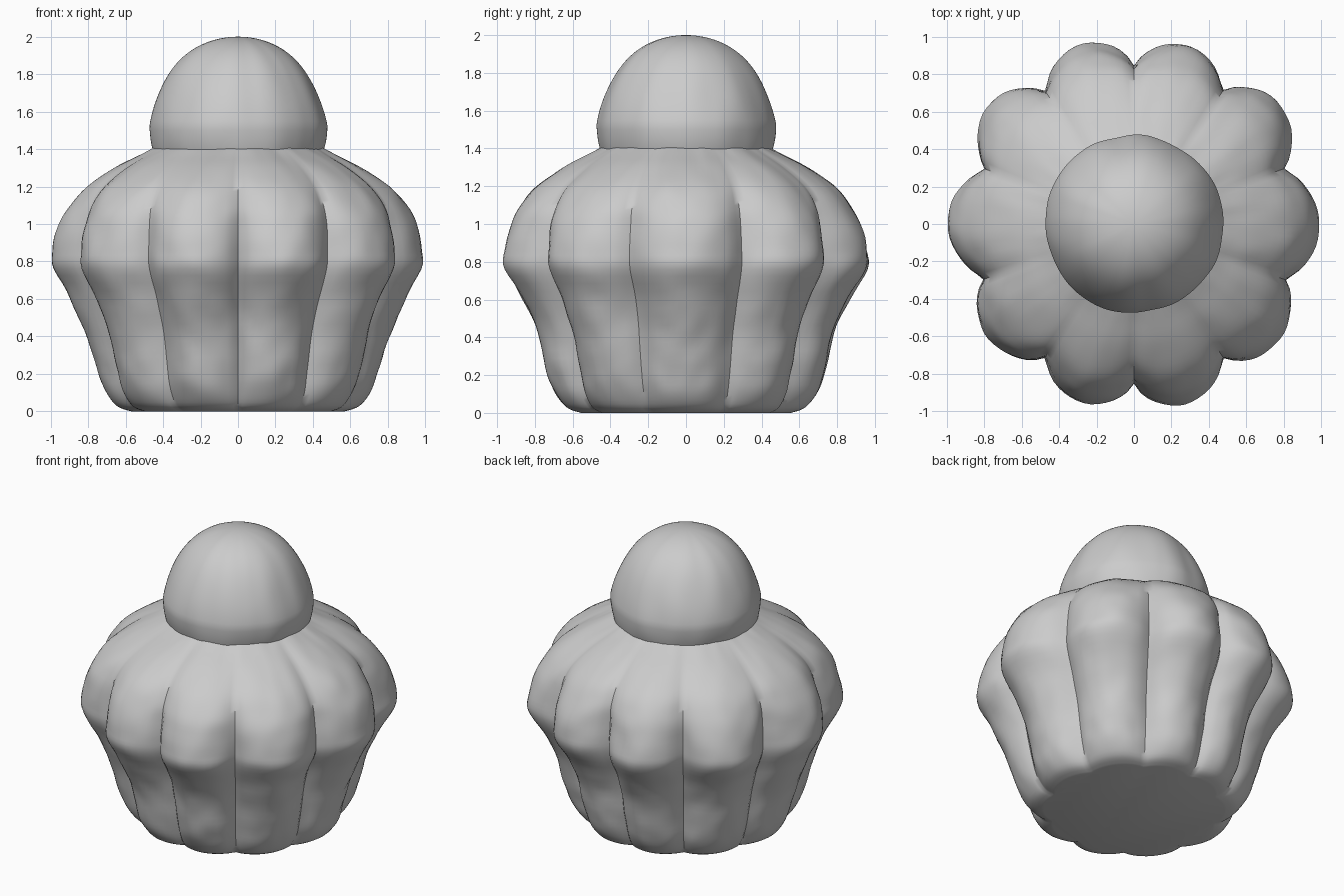
import bpy, bmesh, math
from mathutils import Vector, noise

if "Cube" in bpy.data.objects:
    bpy.data.objects.remove(bpy.data.objects["Cube"])

crust = bpy.data.materials.new("plain_grey_crust")
crust.use_nodes = True
GREY = (0.6, 0.6, 0.6, 1)
crust.diffuse_color = GREY
crust.node_tree.nodes["Principled BSDF"].inputs["Base Color"].default_value = GREY

SEGMENTS = 160


def lathe(name, profile, radius_at):
    """Stack rings along a profile, close both ends and shade smooth."""
    bm = bmesh.new()
    rings = []
    for row in profile:
        ring = []
        for i in range(SEGMENTS):
            a = math.tau * i / SEGMENTS
            r = radius_at(a, row)
            ring.append(bm.verts.new((r * math.cos(a), r * math.sin(a), row[1])))
        rings.append(ring)
    for low, high in zip(rings, rings[1:]):
        for i in range(SEGMENTS):
            j = (i + 1) % SEGMENTS
            bm.faces.new((low[i], low[j], high[j], high[i]))
    bm.faces.new(rings[0][::-1])
    bm.faces.new(rings[-1])
    mesh = bpy.data.meshes.new(name)
    bm.to_mesh(mesh)
    bm.free()
    mesh.materials.append(crust)
    obj = bpy.data.objects.new(name, mesh)
    bpy.context.collection.objects.link(obj)
    bpy.ops.object.select_all(action="DESELECT")
    obj.select_set(True)
    bpy.context.view_layer.objects.active = obj
    bpy.ops.object.shade_smooth_by_angle(angle=math.radians(50))
    return obj


def refine(rows, steps):
    """Catmull-Rom interpolation between profile rows."""
    pts = [Vector(r) for r in rows]
    pts = [pts[0]] + pts + [pts[-1]]
    out = []
    for a, b, c, d in zip(pts, pts[1:], pts[2:], pts[3:]):
        for s in range(steps):
            t = s / steps
            out.append(0.5 * (2 * b + (c - a) * t + (2 * a - 5 * b + 4 * c - d) * t * t
                              + (3 * b - a - 3 * c + d) * t ** 3))
    return out + [pts[-1]]


def lump(a, z, scale, seed):
    return noise.noise(Vector((math.cos(a), math.sin(a), z)) * scale + Vector((seed, 0, 0)))


# Fluted bun: lobe radius, height, groove depth
bun_profile = refine([
    (0.57, 0.0, 0.07), (0.65, 0.03, 0.09), (0.72, 0.12, 0.11), (0.765, 0.25, 0.12),
    (0.81, 0.42, 0.13), (0.89, 0.6, 0.14), (0.985, 0.76, 0.15), (0.99, 0.86, 0.15),
    (0.955, 1.0, 0.13), (0.9, 1.1, 0.1), (0.81, 1.2, 0.07), (0.66, 1.3, 0.05),
    (0.52, 1.37, 0.03), (0.42, 1.42, 0.0), (0.36, 1.46, 0.0)], 4)


def bun_radius(a, row):
    lobe_r, z, depth = row
    warped = a - 0.05 * math.sin(2 * a)
    scallop = abs(math.cos(5 * warped)) ** 0.75
    r = lobe_r * (1 - depth * (1 - scallop))
    fade = min(1, z / 0.15)
    return r + fade * (0.018 * lump(a, z, 3, 4) + 0.008 * lump(a, z, 8, 9))


lathe("fluted_bun", bun_profile, bun_radius)

# Round topknot sunk into the bun
BALL_R, BALL_Z = 0.475, 1.525
knot_profile = []
for k in range(49):
    t = -0.3 * math.pi + 0.799 * math.pi * k / 48
    knot_profile.append((BALL_R * math.cos(t), BALL_Z + BALL_R * math.sin(t)))


def knot_radius(a, row):
    r, z = row
    slim = 1 - 0.05 * max(0, math.sin((z - BALL_Z) / BALL_R * math.pi))
    return r * slim * (1 + 0.02 * lump(a, z, 3, 2))


lathe("round_topknot", knot_profile, knot_radius)
